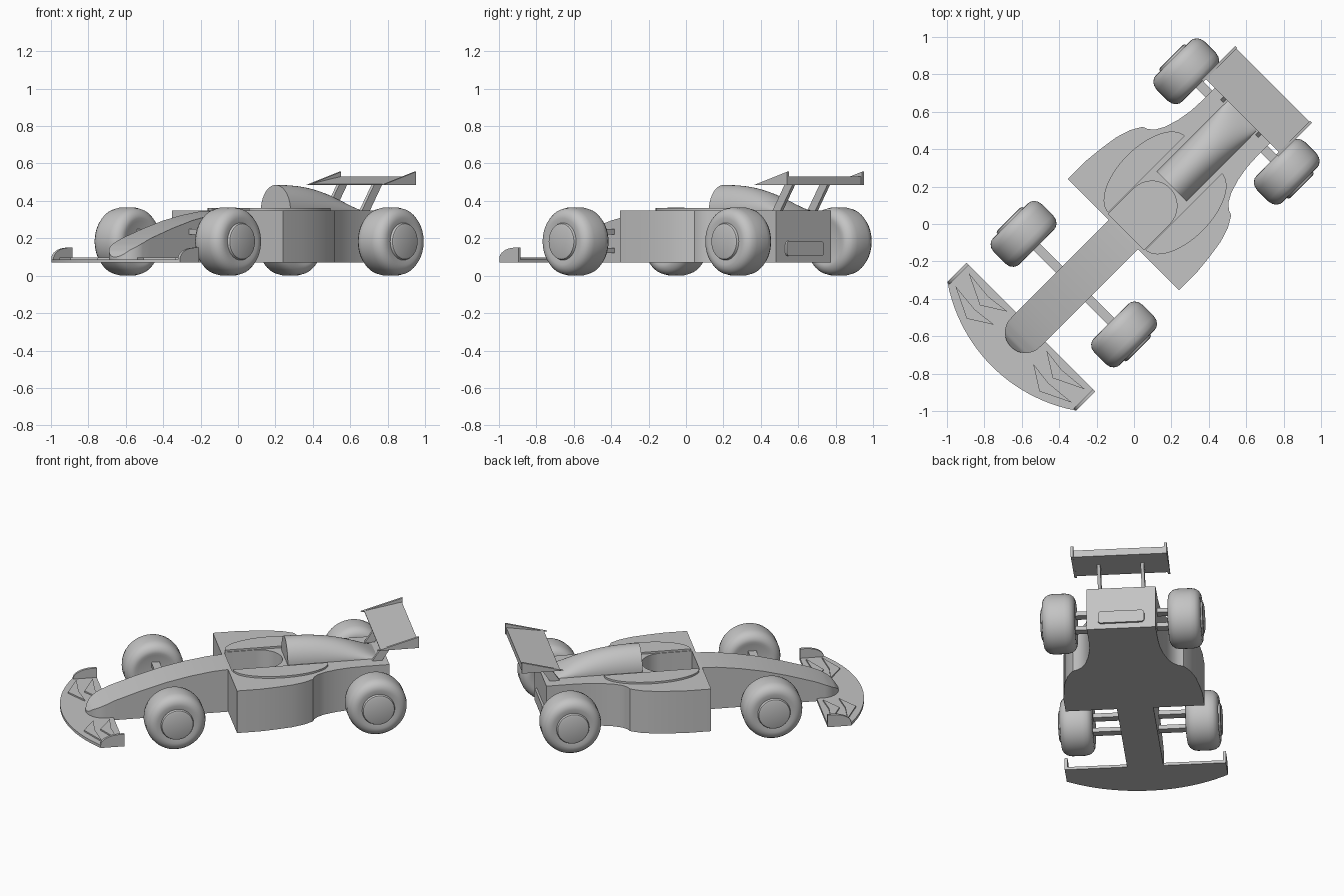
import bpy, bmesh, math
from mathutils import Matrix

if "Cube" in bpy.data.objects:
    bpy.data.objects.remove(bpy.data.objects["Cube"])

# The car is modelled along its own axis, then every part is turned to stand diagonally
TURN = math.radians(-45)
parts = []

grey = bpy.data.materials.new("plain_grey")
grey.use_nodes = True
grey.diffuse_color = (0.55, 0.55, 0.55, 1)
grey.node_tree.nodes["Principled BSDF"].inputs["Base Color"].default_value = grey.diffuse_color


def finish(name, bm):
    bmesh.ops.remove_doubles(bm, verts=bm.verts, dist=1e-5)
    bmesh.ops.recalc_face_normals(bm, faces=bm.faces)
    mesh = bpy.data.meshes.new(name)
    bm.to_mesh(mesh)
    bm.free()
    mesh.materials.append(grey)
    obj = bpy.data.objects.new(name, mesh)
    obj.rotation_euler.z = TURN
    bpy.context.collection.objects.link(obj)
    parts.append(obj)
    return obj


def prism(name, points, low, high, axis="z"):
    """Extrude an outline along z, or a side profile (y, z) along x."""
    place = (lambda p, h: (p[0], p[1], h)) if axis == "z" else (lambda p, h: (h, p[0], p[1]))
    bm = bmesh.new()
    a = [bm.verts.new(place(p, low)) for p in points]
    b = [bm.verts.new(place(p, high)) for p in points]
    bm.faces.new(a)
    bm.faces.new(b)
    for i in range(len(a)):
        j = (i + 1) % len(a)
        bm.faces.new((a[i], a[j], b[j], b[i]))
    return finish(name, bm)


def box(name, x, y, z):
    return prism(name, [(x[0], y[0]), (x[1], y[0]), (x[1], y[1]), (x[0], y[1])], *z)


def loft(name, rings):
    """Skin a row of equal closed sections and cap both ends."""
    bm = bmesh.new()
    rows = [[bm.verts.new(p) for p in ring] for ring in rings]
    n = len(rows[0])
    for a, b in zip(rows, rows[1:]):
        for i in range(n):
            bm.faces.new((a[i], a[(i + 1) % n], b[(i + 1) % n], b[i]))
    bm.faces.new(rows[0])
    bm.faces.new(rows[-1])
    return finish(name, bm)


def mirrored(half):
    return half + [(-x, y) for x, y in reversed(half)]


def arc(cx, cy, rx, ry, start, end, steps):
    angles = [math.radians(start + (end - start) * i / steps) for i in range(steps + 1)]
    return [(cx + rx * math.cos(a), cy + ry * math.sin(a)) for a in angles]


# Main body with side pods and waisted tail
FLOOR, DECK = 0.07, 0.35
half = [(0.42, -0.08), (0.42, 0.06), (0.41, 0.16), (0.395, 0.26), (0.37, 0.34), (0.335, 0.4),
        (0.305, 0.412), (0.275, 0.44), (0.25, 0.485), (0.227, 0.56), (0.213, 0.64),
        (0.208, 0.74), (0.208, 0.89)]
body = prism("main_body", mirrored(half), FLOOR, DECK)

# Cockpit opening with a round back
opening = [(-0.135, -0.06), (0.135, -0.06)] + arc(0, 0.13, 0.135, 0.14, 0, 180, 24)
cutter = prism("cockpit_cutter", opening, 0.19, 0.5)
cutter.hide_render = True
cut = body.modifiers.new("cockpit", "BOOLEAN")
cut.operation = "DIFFERENCE"
cut.object = cutter
bpy.context.view_layer.update()
cut_mesh = bpy.data.meshes.new_from_object(body.evaluated_get(bpy.context.evaluated_depsgraph_get()))
body.modifiers.clear()
body.data = cut_mesh
parts.remove(cutter)
bpy.data.objects.remove(cutter)

# Nose: straight sides, round tip, curved top
profile = [(-0.93, 0.1), (-0.9, 0.135), (-0.85, 0.165), (-0.77, 0.2), (-0.6, 0.255),
           (-0.456, 0.295), (-0.31, 0.325), (-0.17, 0.345), (-0.08, DECK)]


def nose_top(y):
    for (y0, z0), (y1, z1) in zip(profile, profile[1:]):
        if y <= y1:
            return z0 + (z1 - z0) * (y - y0) / (y1 - y0)
    return DECK


NOSE, TIP = 0.11, -0.82
stations = [TIP - NOSE * math.cos(math.radians(a)) for a in range(5, 91, 8)]
stations += [-0.77, -0.68, -0.6, -0.53, -0.456, -0.38, -0.31, -0.24, -0.17, -0.08]
rings = []
for y in stations:
    w = math.sqrt(max(NOSE ** 2 - min(0, y - TIP) ** 2, 0))
    rings.append([(-w, y, FLOOR), (w, y, FLOOR), (w, y, nose_top(y)), (-w, y, nose_top(y))])
loft("nose", rings)

# Engine cover: round arch at the front flattening toward the tail
rings = []
for i in range(15):
    t = i / 14
    height = 0.135 * (1 - t ** 2.5) + 0.002
    rings.append([(x, 0.285 + 0.55 * t, z)
                  for x, z in arc(0, DECK - 0.002, 0.112, height, 0, 180, 24)])
loft("engine_cover", rings)

# Raised panel on the tail
panel = []
for cx, cz, start in ((0.12, 0.165, 0), (-0.12, 0.165, 90), (-0.12, 0.125, 180), (0.12, 0.125, 270)):
    panel += arc(cx, cz, 0.02, 0.02, start, start + 90, 5)
loft("tail_panel", [[(x, y, z) for x, z in panel] for y in (0.88, 0.903)])

# Front wing plate with a curved leading edge
R = 0.86
leading = [(x, -1.075 + R - math.sqrt(R * R - x * x)) for x in [0.485 * i / 12 for i in range(-12, 13)]]
prism("front_wing", leading + [(0.485, -0.78), (-0.485, -0.78)], FLOOR, 0.088)

# Rear wing wedge
prism("rear_wing", [(0.82, 0.485), (1.05, 0.485), (1.05, 0.53), (0.82, 0.49)], -0.28, 0.28, "x")


def wheel(name, side, y):
    section = [(-0.095, 0.001), (-0.095, 0.11), (-0.1, 0.125), (-0.097, 0.145), (-0.086, 0.163),
               (-0.068, 0.176), (-0.04, 0.182), (0.04, 0.182), (0.068, 0.176), (0.086, 0.163),
               (0.097, 0.145), (0.1, 0.125), (0.096, 0.1), (0.108, 0.095), (0.112, 0.085), (0.112, 0.001)]
    loft(name, [[(side * (0.38 + a), y + r * math.cos(k * math.tau / 48),
                  0.183 + r * math.sin(k * math.tau / 48)) for k in range(48)]
                for a, r in section])


for label, s in (("left", 1), ("right", -1)):
    # Cockpit side rims
    rim = [(s * x, y) for x, y in arc(0.14, 0.235, 0.145, 0.29, -90, 90, 28)]
    prism(label + "_cockpit_rim", rim, DECK - 0.005, 0.362)

    # Front wing end plate and chevron vanes
    plate = [(-0.78, FLOOR)] + [(-0.925, FLOOR)] + arc(-0.81, 0.09, 0.115, 0.06, 180, 90, 8) + [(-0.78, 0.15)]
    prism(label + "_front_end_plate", plate, s * 0.47, s * 0.487, "x")
    for row, y in (("front", -0.91), ("rear", -0.81)):
        vane = [(s * 0.148, y), (s * 0.275, y - 0.08), (s * 0.44, y), (s * 0.28, y - 0.015)]
        prism(f"{label}_{row}_vane", vane, 0.08, 0.097)

    # Rear wing end plate and strut
    prism(label + "_rear_end_plate", [(0.8, 0.484), (1.055, 0.484), (1.055, 0.556)],
          s * 0.275, s * 0.29, "x")
    prism(label + "_wing_strut", [(0.79, 0.34), (0.85, 0.34), (0.95, 0.49), (0.89, 0.49)],
          s * 0.122, s * 0.142, "x")

    # Wheels and suspension arms
    for end, y, inner in (("front", -0.455, 0.09), ("rear", 0.775, 0.19)):
        wheel(f"{label}_{end}_wheel", s, y)
        for level, z in (("upper", 0.235), ("lower", 0.135)):
            box(f"{label}_{end}_{level}_arm", (s * inner, s * 0.3), (y - 0.025, y + 0.025),
                (z - 0.014, z + 0.014))

# Smooth the curved surfaces and keep the edges sharp
bpy.ops.object.select_all(action="DESELECT")
for obj in parts:
    obj.select_set(True)
bpy.context.view_layer.objects.active = body
bpy.ops.object.shade_smooth_by_angle(angle=math.radians(30))
